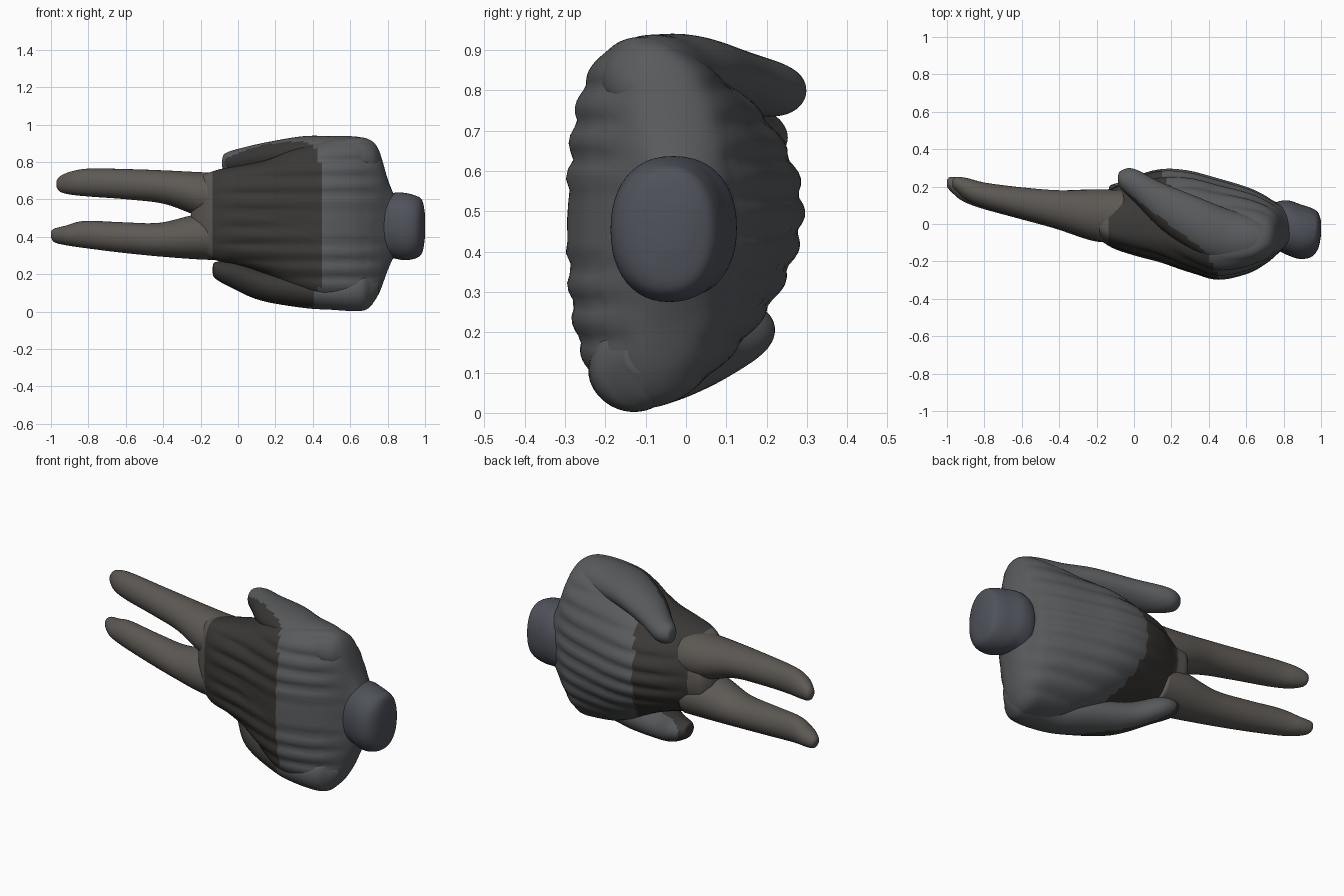
import bpy, bmesh, math


def material(name, rgb):
    m = bpy.data.materials.new(name)
    m.diffuse_color = (*rgb, 1)
    return m


GREY = material("grey_cloth", (0.10, 0.105, 0.11))
DARK = material("dark_cloth", (0.042, 0.04, 0.037))
BROWN = material("legs_brown", (0.11, 0.10, 0.09))
BLUE = material("head_blue_grey", (0.08, 0.085, 0.105))


def spline(a, b, c, d, t):
    return 0.5 * (2 * b + (c - a) * t + (2 * a - 5 * b + 4 * c - d) * t * t
                  + (3 * b - a - 3 * c + d) * t ** 3)


def loft(name, stations, mats, front=2.0, back=2.0, split=0.5, sides=48,
         steps=6, shape=None, paint=None):
    """Smooth body through stations (x, y low, y high, z low, z high).
    front/back: squareness of each half; split: where the widest line lies in y."""
    rows = []
    n = len(stations)
    for i in range(n - 1):
        q = [stations[min(max(i + k, 0), n - 1)] for k in (-1, 0, 1, 2)]
        for s in range(steps):
            rows.append([spline(*v, s / steps) for v in zip(*q)])
    rows.append(stations[-1])
    bm = bmesh.new()
    rings = []
    for x, y0, y1, z0, z1 in rows:
        ring = []
        mid = y0 + split * (y1 - y0)
        for j in range(sides):
            a = math.tau * j / sides
            c, s = math.cos(a), math.sin(a)
            e = 2 / (back if c > 0 else front)
            cy = math.copysign(abs(c) ** e, c)
            sz = math.copysign(abs(s) ** e, s)
            p = [x, mid + cy * (y1 - mid if c > 0 else mid - y0),
                 (z0 + z1) / 2 + sz * (z1 - z0) / 2]
            if shape:
                p = shape(p, c)
            ring.append(bm.verts.new(p))
        rings.append(ring)
    for r, t in zip(rings, rings[1:]):
        for j in range(sides):
            k = (j + 1) % sides
            bm.faces.new((r[j], r[k], t[k], t[j]))
    bm.faces.new(rings[0])
    bm.faces.new(rings[-1])
    bmesh.ops.recalc_face_normals(bm, faces=bm.faces)
    for f in bm.faces:
        f.smooth = True
        if paint:
            f.material_index = paint(f.calc_center_median())
    me = bpy.data.meshes.new(name)
    bm.to_mesh(me)
    bm.free()
    for m in mats:
        me.materials.append(m)
    ob = bpy.data.objects.new(name, me)
    bpy.context.collection.objects.link(ob)
    return ob


# Torso with pleats running along its length
def pleats(p, c):
    x, y, z = p
    fade = max(0, min(1, (x + 0.15) / 0.2, (0.8 - x) / 0.12))
    groove = abs(math.cos(math.pi * (z - 0.495) / 0.09)) - 0.75
    return [x, y + 0.018 * groove * c * fade, z]


def torso_paint(p):
    if p.x < -0.13:
        return 2
    return 1 if p.x < 0.42 - (p.y + 0.22) * 0.55 else 0


loft("torso", [
    (-0.25, 0.0, 0.12, 0.42, 0.60),
    (-0.21, -0.06, 0.175, 0.33, 0.71),
    (-0.12, -0.125, 0.19, 0.275, 0.755),
    (0.00, -0.165, 0.25, 0.25, 0.78),
    (0.15, -0.205, 0.29, 0.20, 0.81),
    (0.30, -0.255, 0.28, 0.11, 0.87),
    (0.45, -0.295, 0.24, 0.04, 0.91),
    (0.60, -0.265, 0.195, 0.015, 0.93),
    (0.69, -0.22, 0.155, 0.02, 0.925),
    (0.75, -0.175, 0.12, 0.09, 0.87),
    (0.80, -0.13, 0.10, 0.22, 0.71),
    (0.84, -0.10, 0.08, 0.31, 0.61)],
    [GREY, DARK, BROWN], front=2.7, back=2.0, split=0.33, sides=128,
    shape=pleats, paint=torso_paint)

# Head, flattened on the crown
loft("head", [
    (0.72, -0.10, 0.09, 0.33, 0.58),
    (0.77, -0.14, 0.12, 0.29, 0.62),
    (0.83, -0.17, 0.125, 0.285, 0.635),
    (0.89, -0.187, 0.105, 0.275, 0.635),
    (0.95, -0.175, 0.085, 0.285, 0.62),
    (0.985, -0.13, 0.06, 0.315, 0.595),
    (1.00, -0.06, 0.015, 0.40, 0.52)], [BLUE], front=2.2, back=2.2)


# Arms swept back along the sides
def arm_paint(p):
    return 1 if p.x < 0.4 and p.y < 0.14 - 0.75 * p.x else 0


loft("upper_arm", [
    (-0.085, 0.22, 0.26, 0.775, 0.81),
    (-0.07, 0.19, 0.285, 0.75, 0.845),
    (0.00, 0.12, 0.295, 0.735, 0.87),
    (0.15, -0.03, 0.22, 0.75, 0.905),
    (0.35, -0.16, 0.14, 0.76, 0.938),
    (0.50, -0.21, 0.08, 0.74, 0.938),
    (0.64, -0.21, 0.04, 0.72, 0.935),
    (0.72, -0.18, 0.01, 0.72, 0.905),
    (0.76, -0.13, -0.04, 0.76, 0.84)], [GREY, DARK], paint=arm_paint)

loft("lower_arm", [
    (-0.135, 0.14, 0.18, 0.205, 0.24),
    (-0.12, 0.10, 0.21, 0.175, 0.265),
    (-0.03, 0.03, 0.215, 0.125, 0.265),
    (0.12, -0.11, 0.13, 0.06, 0.225),
    (0.35, -0.21, 0.05, 0.02, 0.21),
    (0.50, -0.24, -0.01, 0.01, 0.20),
    (0.65, -0.235, -0.02, 0.003, 0.22),
    (0.71, -0.19, -0.03, 0.03, 0.22),
    (0.75, -0.15, -0.07, 0.10, 0.18)], [GREY, DARK], paint=arm_paint)

# Legs tapering to rounded feet
leg_y = [(0.20, 0.235), (0.175, 0.252), (0.125, 0.245), (0.085, 0.22),
         (0.03, 0.195), (-0.025, 0.18), (-0.09, 0.185), (-0.10, 0.18)]
leg_x = [0, 0.02, 0.08, 0.18, 0.38, 0.58, 0.78, 0.92]
upper_z = [(0.665, 0.70), (0.64, 0.725), (0.625, 0.75), (0.615, 0.765),
           (0.60, 0.762), (0.575, 0.755), (0.505, 0.745), (0.50, 0.74)]
lower_z = [(0.395, 0.43), (0.37, 0.445), (0.355, 0.46), (0.34, 0.485),
           (0.315, 0.478), (0.295, 0.475), (0.28, 0.52), (0.275, 0.52)]
for name, start, zs in (("upper_leg", -0.97, upper_z), ("lower_leg", -1.0, lower_z)):
    loft(name, [(start + x, *y, *z) for x, y, z in zip(leg_x, leg_y, zs)], [BROWN])
